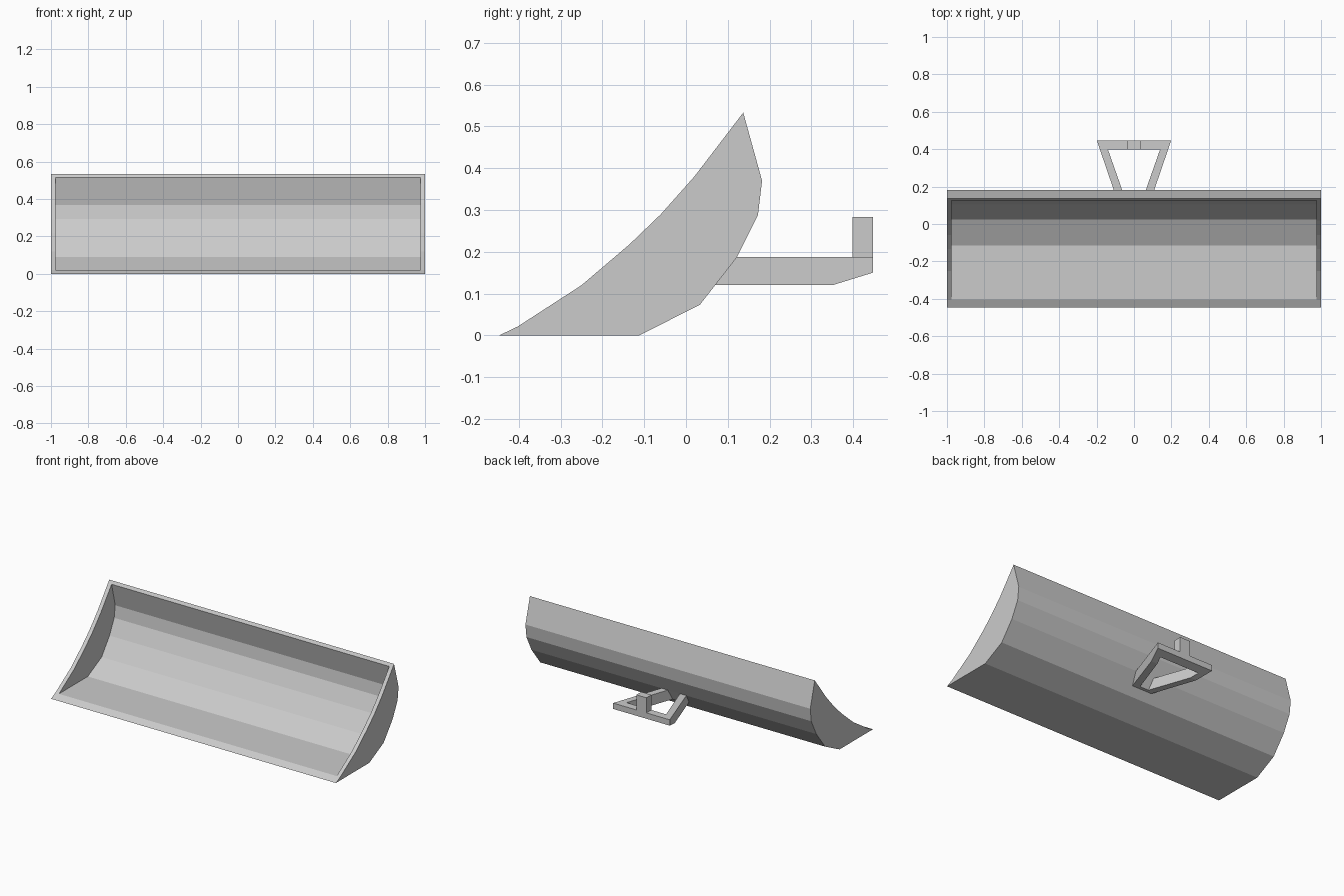
import bpy, bmesh

if "Cube" in bpy.data.objects:
    bpy.data.objects.remove(bpy.data.objects["Cube"])


def new_object(name, bm):
    bmesh.ops.remove_doubles(bm, verts=bm.verts, dist=1e-5)
    bmesh.ops.recalc_face_normals(bm, faces=bm.faces)
    mesh = bpy.data.meshes.new(name)
    bm.to_mesh(mesh)
    bm.free()
    obj = bpy.data.objects.new(name, mesh)
    bpy.context.collection.objects.link(obj)
    return obj


def row(bm, x, pts):
    return [bm.verts.new((x, y, z)) for y, z in pts]


def strip(bm, a, b):
    for i in range(len(a) - 1):
        bm.faces.new((a[i], a[i + 1], b[i + 1], b[i]))


# Blade: curved trough with end walls, profiles in (y, z)
outer = [(-0.447, 0), (-0.112, 0), (0.033, 0.073), (0.122, 0.187),
         (0.172, 0.287), (0.182, 0.37), (0.137, 0.533)]
inner = [(-0.403, 0.021), (-0.114, 0.021), (0.025, 0.091), (0.104, 0.197),
         (0.151, 0.292), (0.161, 0.368), (0.125, 0.515)]
edge = [(-0.25, 0.12), (-0.135, 0.218), (-0.06, 0.29), (0.02, 0.38)]

bm = bmesh.new()
ends = []
for s in (-1, 1):
    o = row(bm, s, outer)
    i = row(bm, s * 0.975, inner)
    # concave front edge of the end wall, outside and inside
    eo = row(bm, s, [inner[0]] + edge)
    ei = row(bm, s * 0.975, edge)
    bm.faces.new(o + eo[::-1])
    bm.faces.new(i + ei[::-1])
    strip(bm, eo + [o[-1]], [i[0]] + ei + [i[-1]])
    ends.append((o, i, eo))
(oL, iL, eL), (oR, iR, eR) = ends
strip(bm, oL, oR)
strip(bm, iL, iR)
bm.faces.new((oL[0], eL[0], iL[0], iR[0], eR[0], oR[0]))
bm.faces.new((oL[-1], iL[-1], iR[-1], oR[-1]))
new_object("plow_blade", bm)


# Hitch frame: tapered ring with a chamfered underside
def out_x(y):
    return 0.11 + 0.342 * (y - 0.187)


def in_x(y):
    return 0.065 + 0.352 * (y - 0.187)


bm = bmesh.new()
top_o, top_i = [(y, 0.187) for y in (0.118, 0.35, 0.447)], [(y, 0.187) for y in (0.122, 0.35, 0.398)]
bot_o = [(0.068, 0.12), (0.35, 0.12), (0.447, 0.15)]
bot_i = [(0.09, 0.12), (0.35, 0.12), (0.398, 0.135)]
sides = []
for s in (-1, 1):
    rows = [[bm.verts.new((s * f(y), y, z)) for y, z in pts]
            for pts, f in ((top_o, out_x), (top_i, in_x), (bot_i, in_x), (bot_o, out_x))]
    for k in range(4):
        strip(bm, rows[k], rows[(k + 1) % 4])
    sides.append(rows)
# cross bars at both ends
for e in (0, 2):
    for k in range(4):
        a, b = sides[0], sides[1]
        n = (k + 1) % 4
        bm.faces.new((a[k][e], a[n][e], b[n][e], b[k][e]))
new_object("hitch_frame", bm)

# Upright hitch post
bm = bmesh.new()
bmesh.ops.create_cube(bm, size=1)
bmesh.ops.scale(bm, vec=(0.07, 0.049, 0.096), verts=bm.verts)
bmesh.ops.translate(bm, vec=(0, 0.4225, 0.235), verts=bm.verts)
new_object("hitch_post", bm)
